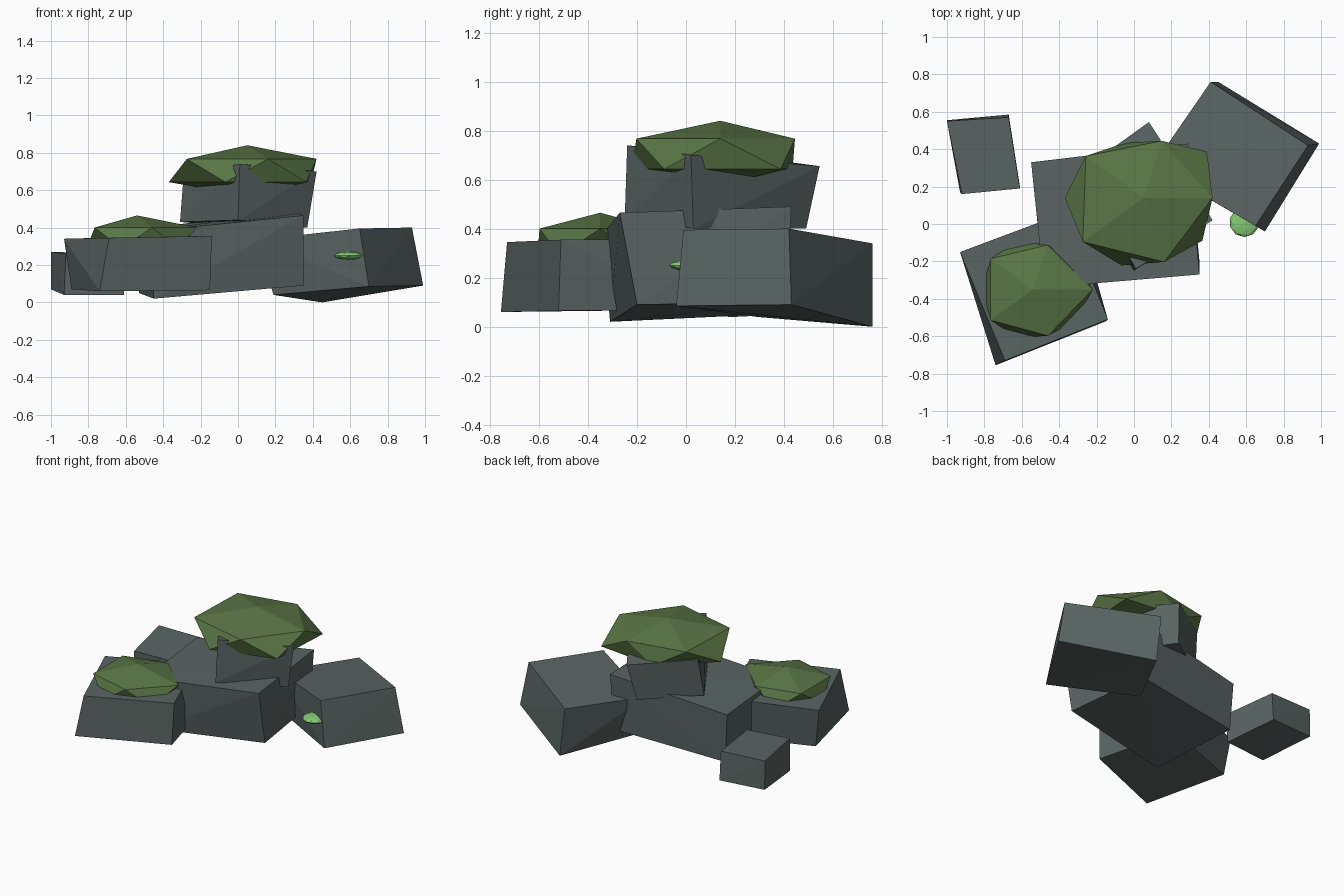
import bpy, bmesh, math

if "Cube" in bpy.data.objects:
    bpy.data.objects.remove(bpy.data.objects["Cube"])


def material(name, rgb):
    m = bpy.data.materials.new(name)
    m.diffuse_color = (*rgb, 1)
    m.use_nodes = True
    m.node_tree.nodes["Principled BSDF"].inputs["Base Color"].default_value = m.diffuse_color
    return m


STONE = material("slate_stone", (0.10, 0.13, 0.125))
MOSS = material("moss_green", (0.10, 0.18, 0.06))
LEAF = material("bright_leaf", (0.24, 0.60, 0.18))


def finish(name, bm, mat):
    bmesh.ops.recalc_face_normals(bm, faces=bm.faces)
    mesh = bpy.data.meshes.new(name)
    bm.to_mesh(mesh)
    bm.free()
    mesh.materials.append(mat)
    obj = bpy.data.objects.new(name, mesh)
    bpy.context.collection.objects.link(obj)


def hull(name, points, mat):
    bm = bmesh.new()
    for p in points:
        bm.verts.new(p)
    bmesh.ops.convex_hull(bm, input=bm.verts[:])
    bmesh.ops.delete(bm, geom=[v for v in bm.verts if not v.link_faces], context='VERTS')
    finish(name, bm, mat)


def rock(name, base, top):
    """Uneven block between four base corners and four top corners."""
    hull(name, base + top, STONE)


def moss(name, centre, half_height, upper, lower):
    """Squashed icosahedron with uneven ring radii."""
    cx, cy, cz = centre
    pts = [(cx, cy, cz + half_height), (cx, cy, cz - half_height)]
    for radii, start, side in ((upper, 0, 1), (lower, 36, -1)):
        for i, r in enumerate(radii):
            a = math.radians(start + 72 * i)
            pts.append((cx + r * math.cos(a), cy + r * math.sin(a),
                        cz + side * 0.46 * half_height))
    hull(name, pts, MOSS)


# Rocks
rock("centre_rock",
     [(-0.45, -0.31, 0.02), (0.35, -0.20, 0.09), (0.27, 0.41, 0.10), (-0.53, 0.32, 0.05)],
     [(-0.48, -0.34, 0.38), (0.35, -0.27, 0.465), (0.29, 0.43, 0.49), (-0.55, 0.33, 0.39)])
rock("right_rock",
     [(0.70, -0.04, 0.085), (0.99, 0.43, 0.09), (0.45, 0.76, 0.0), (0.19, 0.29, 0.04)],
     [(0.65, -0.01, 0.395), (0.93, 0.42, 0.40), (0.41, 0.76, 0.34), (0.10, 0.31, 0.335)])
rock("front_left_rock",
     [(-0.74, -0.755, 0.06), (-0.15, -0.52, 0.065), (-0.30, 0.05, 0.07), (-0.89, -0.17, 0.07)],
     [(-0.69, -0.73, 0.345), (-0.14, -0.51, 0.355), (-0.37, 0.06, 0.355), (-0.93, -0.15, 0.34)])
rock("back_left_rock",
     [(-0.93, 0.17, 0.04), (-0.61, 0.20, 0.04), (-0.67, 0.585, 0.06), (-1.0, 0.555, 0.07)],
     [(-0.92, 0.16, 0.26), (-0.61, 0.19, 0.25), (-0.67, 0.57, 0.26), (-1.0, 0.55, 0.27)])
rock("top_rock",
     [(0.0, -0.25, 0.44), (0.37, 0.03, 0.40), (0.04, 0.49, 0.40), (-0.31, 0.24, 0.43)],
     [(0.01, -0.24, 0.74), (0.42, 0.02, 0.70), (0.08, 0.545, 0.655), (-0.29, 0.28, 0.69)])

# Moss caps
moss("top_moss", (0.05, 0.14, 0.705), 0.135,
     [0.37, 0.32, 0.38, 0.40, 0.36], [0.42, 0.31, 0.42, 0.38, 0.39])
moss("front_moss", (-0.54, -0.35, 0.345), 0.12,
     [0.32, 0.25, 0.28, 0.28, 0.26], [0.27, 0.27, 0.27, 0.27, 0.28])

# Small leafy tuft on the right rock
bm = bmesh.new()
bmesh.ops.create_icosphere(bm, subdivisions=2, radius=0.08)
bmesh.ops.scale(bm, vec=(1, 1, 0.28), verts=bm.verts)
bmesh.ops.translate(bm, vec=(0.59, 0.01, 0.25), verts=bm.verts)
finish("leaf_tuft", bm, LEAF)
